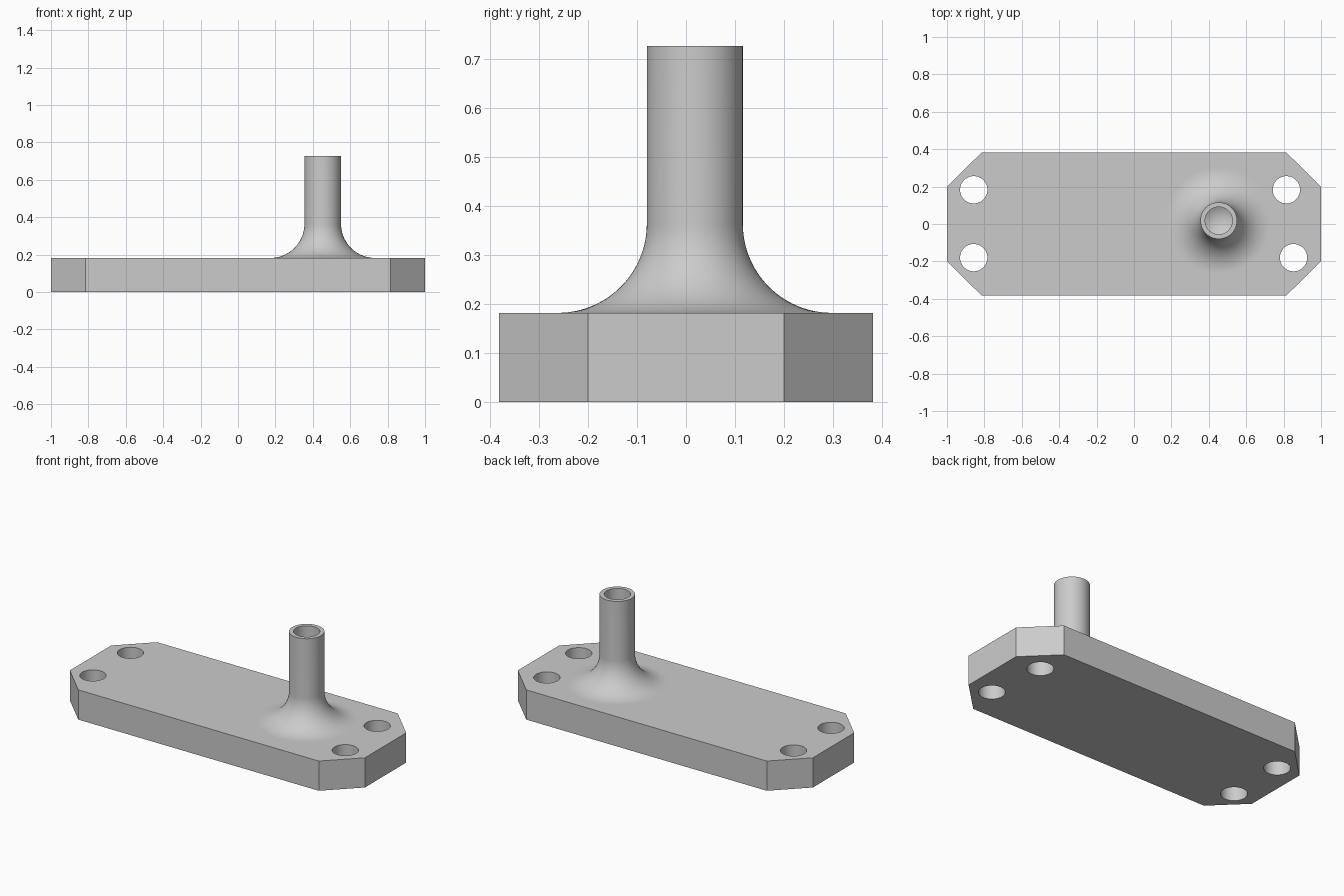
import bpy, bmesh, math

cube = bpy.data.objects.get("Cube")
if cube:
    bpy.data.objects.remove(cube, do_unlink=True)

GREY = (0.6, 0.6, 0.6, 1)
metal = bpy.data.materials.new("light grey metal")
metal.use_nodes = True
metal.diffuse_color = GREY
metal.node_tree.nodes["Principled BSDF"].inputs["Base Color"].default_value = GREY

TOP = 0.182


def add_object(name, bm):
    bmesh.ops.recalc_face_normals(bm, faces=bm.faces)
    mesh = bpy.data.meshes.new(name)
    bm.to_mesh(mesh)
    bm.free()
    mesh.materials.append(metal)
    obj = bpy.data.objects.new(name, mesh)
    bpy.context.collection.objects.link(obj)
    return obj


def prism(name, outline, z0, z1):
    bm = bmesh.new()
    face = bm.faces.new([bm.verts.new((x, y, z0)) for x, y in outline])
    solid = bmesh.ops.extrude_face_region(bm, geom=[face])
    verts = [v for v in solid["geom"] if isinstance(v, bmesh.types.BMVert)]
    bmesh.ops.translate(bm, verts=verts, vec=(0, 0, z1 - z0))
    return add_object(name, bm)


def circle(cx, cy, r, n=64):
    turns = [math.tau * i / n for i in range(n)]
    return [(cx + r * math.cos(a), cy + r * math.sin(a)) for a in turns]


def smooth(obj):
    bpy.ops.object.select_all(action="DESELECT")
    obj.select_set(True)
    bpy.context.view_layer.objects.active = obj
    bpy.ops.object.shade_smooth_by_angle(angle=math.radians(30))


# Base plate with chamfered corners
plate = prism("base_plate", [(1, -0.2), (1, 0.2), (0.815, 0.382), (-0.815, 0.382),
                             (-1, 0.2), (-1, -0.2), (-0.815, -0.382), (0.815, -0.382)], 0, TOP)

# Four bolt holes, one of them set slightly outward
for x, y in [(-0.857, 0.183), (-0.857, -0.18), (0.815, 0.183), (0.853, -0.18)]:
    cutter = prism("bolt_hole_cutter", circle(x, y, 0.073), -0.1, TOP + 0.1)
    cut = plate.modifiers.new("bolt_hole", "BOOLEAN")
    cut.operation = "DIFFERENCE"
    cut.solver = "EXACT"
    cut.object = cutter
    bpy.context.view_layer.objects.active = plate
    bpy.ops.object.modifier_apply(modifier=cut.name)
    bpy.data.objects.remove(cutter, do_unlink=True)
smooth(plate)

# Hollow spigot with a concave fillet at its foot and a conical bore bottom
R, BORE, FILLET, HEIGHT = 0.098, 0.073, 0.182, 0.727
profile = []
for i in range(25):
    a = math.pi / 2 * i / 24
    profile.append((R + FILLET * (1 - math.sin(a)), TOP + FILLET * (1 - math.cos(a))))
profile += [(R, HEIGHT), (BORE, HEIGHT), (BORE, TOP + 0.05), (0, TOP + 0.008)]

bm = bmesh.new()
verts = [bm.verts.new((r, 0, z)) for r, z in profile]
edges = [bm.edges.new(pair) for pair in zip(verts, verts[1:])]
bmesh.ops.spin(bm, geom=verts + edges, cent=(0, 0, 0), axis=(0, 0, 1),
               angle=math.tau, steps=64, use_merge=True)
bmesh.ops.remove_doubles(bm, verts=bm.verts, dist=0.00001)
spigot = add_object("spigot", bm)
spigot.location = (0.453, 0.018, 0)
# Open surface: make sure the outer wall faces outward
mesh = spigot.data
wall = max(mesh.polygons, key=lambda p: p.area * (p.center.xy.length > 0.09))
if wall.normal.xy.dot(wall.center.xy) < 0:
    mesh.flip_normals()
smooth(spigot)
